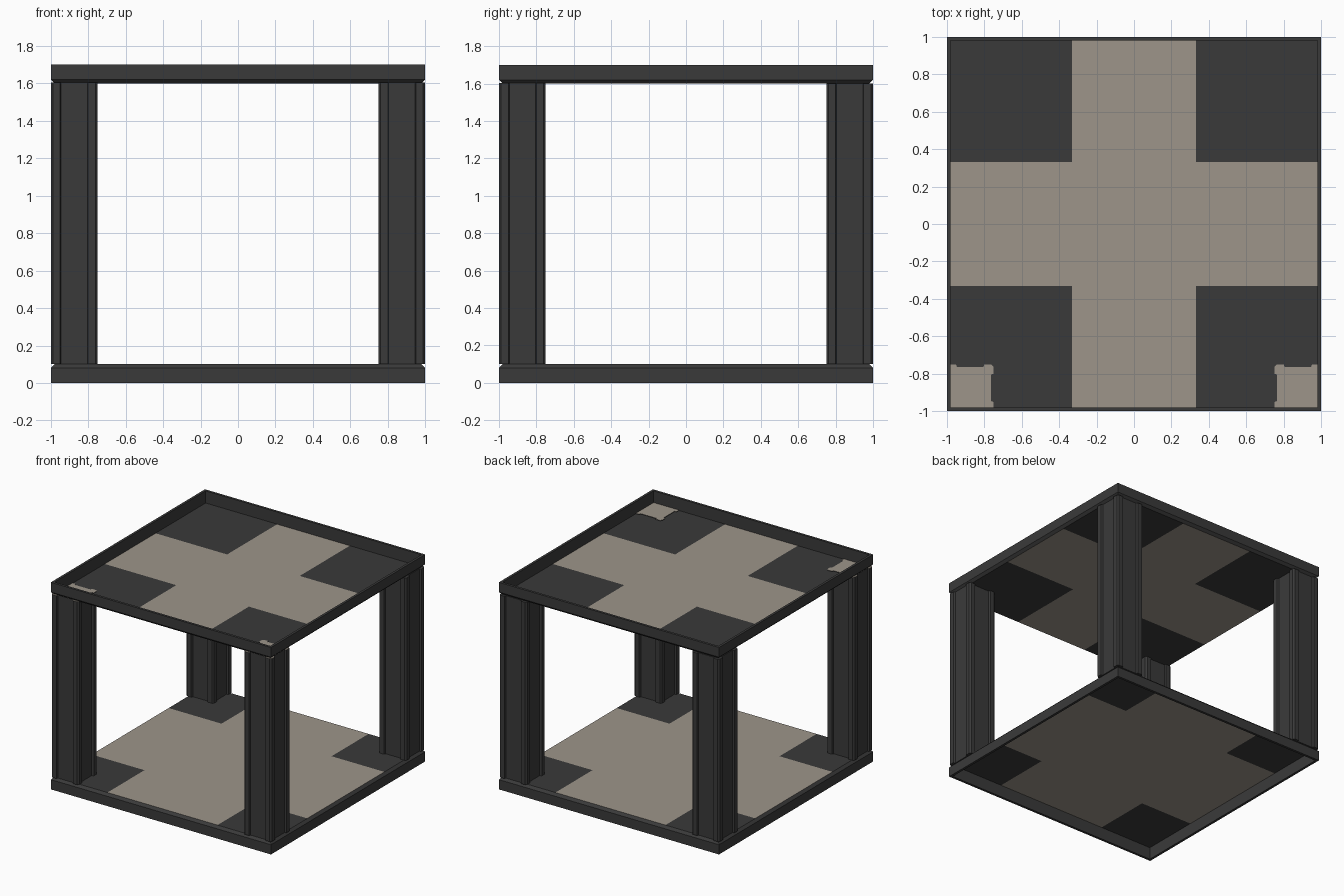
import bpy, bmesh, math
from mathutils import Matrix, Vector

if "Cube" in bpy.data.objects:
    bpy.data.objects.remove(bpy.data.objects["Cube"])


def material(name, color):
    m = bpy.data.materials.new(name)
    m.diffuse_color = (*color, 1)
    m.use_nodes = True
    m.node_tree.nodes["Principled BSDF"].inputs["Base Color"].default_value = m.diffuse_color
    return m


DARK = material("charcoal", (0.042, 0.042, 0.042))
LIGHT = material("warm_grey", (0.337, 0.301, 0.254))


def finish(bm, name):
    mesh = bpy.data.meshes.new(name)
    bm.to_mesh(mesh)
    bm.free()
    mesh.materials.append(DARK)
    mesh.materials.append(LIGHT)
    ob = bpy.data.objects.new(name, mesh)
    bpy.context.collection.objects.link(ob)
    return ob


def rim(name, z_open, z_bevel, z_sheet):
    """Thin square rim, bevelled on the side that faces the posts."""
    bm = bmesh.new()
    profile = [(1, z_open), (1, z_bevel), (0.98, z_sheet), (0.98, z_open)]
    corners = [(-1, -1), (1, -1), (1, 1), (-1, 1)]
    rings = [[bm.verts.new((sx * r, sy * r, z)) for r, z in profile]
             for sx, sy in corners]
    for i in range(4):
        a, b = rings[i], rings[(i + 1) % 4]
        for j in range(4):
            k = (j + 1) % 4
            bm.faces.new((a[j], b[j], b[k], a[k]))
    bmesh.ops.recalc_face_normals(bm, faces=bm.faces)
    finish(bm, name)


def panel(name, z, split):
    """Flat sheet: light cross with dark corner squares."""
    bm = bmesh.new()
    cuts = [-0.98, -split, split, 0.98]
    grid = [[bm.verts.new((x, y, z)) for x in cuts] for y in cuts]
    for j in range(3):
        for i in range(3):
            f = bm.faces.new((grid[j][i], grid[j][i + 1],
                              grid[j + 1][i + 1], grid[j + 1][i]))
            f.material_index = 0 if i != 1 and j != 1 else 1
    finish(bm, name)


def post(name, x, y, top, cap):
    """Square post with chamfered corner ribs and shallow recessed sides."""
    h = 0.125
    rib = [(h - 0.015, h - 0.055), (h, h - 0.05), (h, h - 0.012),
           (h - 0.012, h), (h - 0.05, h), (h - 0.055, h - 0.015)]
    bm = bmesh.new()
    verts = []
    for q in range(4):
        turn = Matrix.Rotation(q * math.pi / 2, 3, 'Z')
        for px, py in rib:
            verts.append(bm.verts.new(turn @ Vector((px, py, 0)) + Vector((x, y, 0.101))))
    base = bm.faces.new(verts)
    ext = bmesh.ops.extrude_face_region(bm, geom=[base], use_keep_orig=True)
    up = [g for g in ext["geom"] if isinstance(g, bmesh.types.BMVert)]
    bmesh.ops.translate(bm, verts=up, vec=(0, 0, top - 0.101))
    bmesh.ops.recalc_face_normals(bm, faces=bm.faces)
    for f in bm.faces:
        if f.normal.z > 0.9:
            f.material_index = cap
    finish(bm, name)


# Bottom tray opens downward, top tray opens upward
rim("bottom_rim", 0.0, 0.08, 0.10)
panel("bottom_panel", 0.10, 0.50)
rim("top_rim", 1.70, 1.62, 1.60)
panel("top_panel", 1.60, 0.33)

# Corner posts; the front pair show light end caps through the top panel
for side, sx in (("left", -1), ("right", 1)):
    post(f"front_{side}_post", sx * 0.875, -0.875, 1.604, 1)
    post(f"back_{side}_post", sx * 0.875, 0.875, 1.599, 0)
